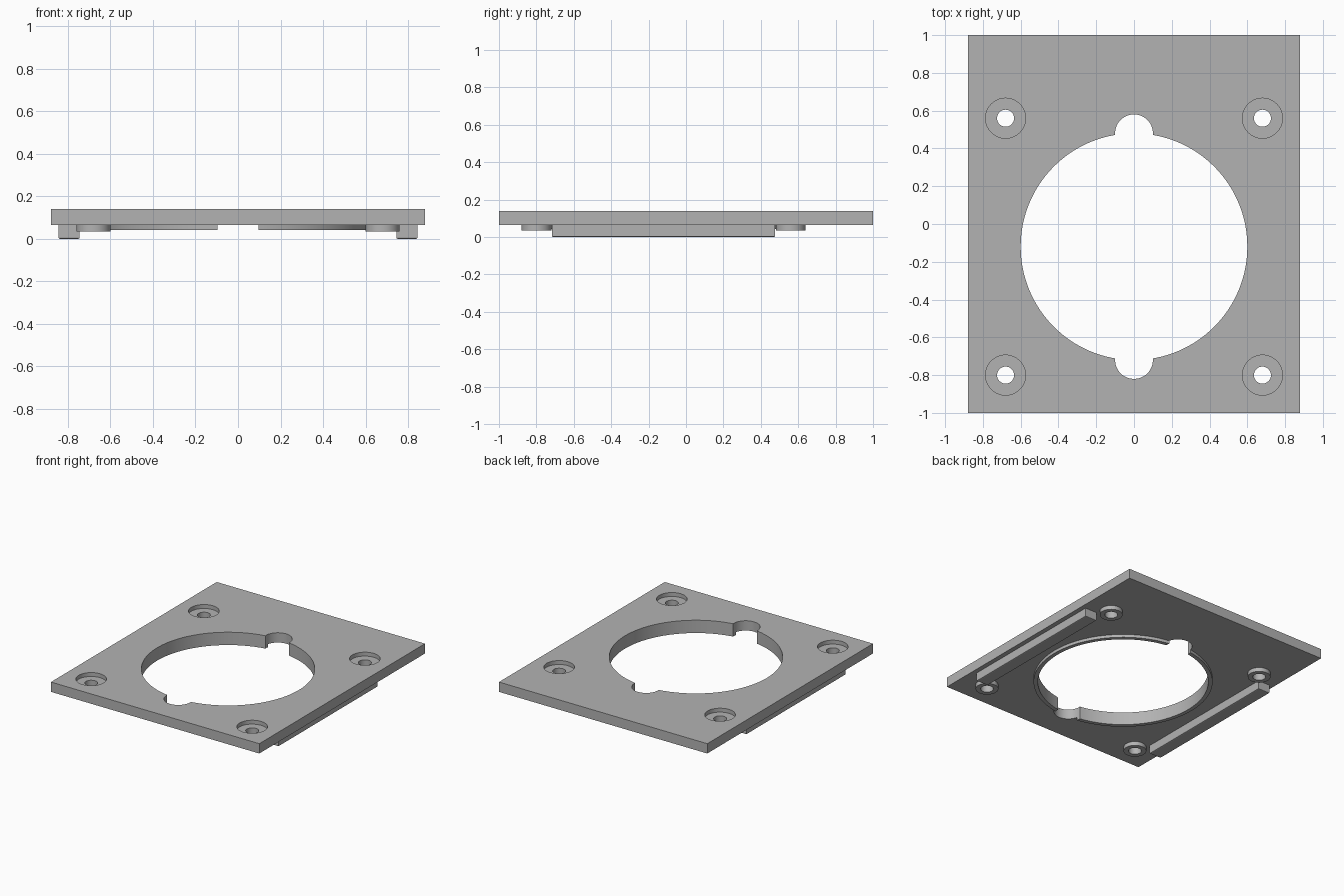
import bpy
import math

cube = bpy.data.objects.get("Cube")
if cube:
    bpy.data.objects.remove(cube, do_unlink=True)

# Main dimensions
BOTTOM, TOP = 0.065, 0.14
CENTRE_Y = -0.12
OPENING_R = 0.6
NOTCH_R = 0.1
SCREW = 0.68

grey = bpy.data.materials.new("plain grey")
grey.use_nodes = True
colour = (0.45, 0.45, 0.45, 1)
grey.diffuse_color = colour
grey.node_tree.nodes["Principled BSDF"].inputs["Base Color"].default_value = colour


def finish(obj, name):
    obj.name = name
    obj.data.materials.clear()
    obj.data.materials.append(grey)
    return obj


def box(name, x, y, z0, z1, sx, sy):
    bpy.ops.mesh.primitive_cube_add(size=1, location=(x, y, (z0 + z1) / 2))
    obj = bpy.context.object
    obj.scale = (sx, sy, z1 - z0)
    bpy.ops.object.transform_apply(location=False, rotation=False, scale=True)
    return finish(obj, name)


def disc(name, x, y, z0, z1, radius, sides=64):
    bpy.ops.mesh.primitive_cylinder_add(vertices=sides, radius=radius, depth=z1 - z0,
                                        location=(x, y, (z0 + z1) / 2))
    return finish(bpy.context.object, name)


def apply_modifiers(obj):
    bpy.ops.object.select_all(action='DESELECT')
    obj.select_set(True)
    bpy.context.view_layer.objects.active = obj
    for mod in list(obj.modifiers):
        bpy.ops.object.modifier_apply(modifier=mod.name)


def combine(obj, others, operation):
    for other in others:
        mod = obj.modifiers.new("cut", 'BOOLEAN')
        mod.operation = operation
        mod.solver = 'EXACT'
        mod.object = other
    apply_modifiers(obj)


# Cutter for the round opening with two half-round notches
opening = disc("opening_cutter", 0, CENTRE_Y, -0.1, 0.3, OPENING_R, 128)
notches = [disc("notch_cutter", 0, CENTRE_Y + s * OPENING_R, -0.11, 0.31, NOTCH_R)
           for s in (-1, 1)]
cutters = [opening] + notches

# Plate and the shallow collar around the opening
plate = box("plate", 0, 0, BOTTOM, TOP, 1.76, 2)
collar = disc("opening_collar", 0, CENTRE_Y, 0.042, BOTTOM, 0.63, 128)
combine(collar, cutters, 'DIFFERENCE')

# Screw bosses below, with counterbores and through holes
bosses = []
for side, sx in (("left", 1), ("right", -1)):
    for end, sy in (("front", -1), ("back", 1)):
        x, y = sx * SCREW, CENTRE_Y + sy * SCREW
        boss = disc(f"{end}_{side}_boss", x, y, 0.034, BOTTOM, 0.08)
        hole = disc("screw_cutter", x, y, -0.1, 0.3, 0.045)
        sink = disc("counterbore_cutter", x, y, TOP - 0.03, 0.3, 0.106)
        combine(boss, [hole], 'DIFFERENCE')
        bosses.append(boss)
        cutters += [hole, sink]
combine(plate, cutters, 'DIFFERENCE')

# Side rails with slightly eased lower edges
for side, sx in (("left", 1), ("right", -1)):
    rail = box(f"{side}_rail", sx * 0.795, CENTRE_Y, 0, BOTTOM, 0.1, 1.194)
    weight = rail.data.attributes.new("bevel_weight_edge", 'FLOAT', 'EDGE')
    for edge in rail.data.edges:
        low = all(rail.data.vertices[i].co.z < 0 for i in edge.vertices)
        weight.data[edge.index].value = 1.0 if low else 0.0
    bevel = rail.modifiers.new("ease", 'BEVEL')
    bevel.limit_method = 'WEIGHT'
    bevel.width = 0.007
    bevel.segments = 2
    apply_modifiers(rail)

# Smooth the round walls, keep the edges crisp
for obj in [plate, collar] + bosses:
    bpy.ops.object.select_all(action='DESELECT')
    obj.select_set(True)
    bpy.context.view_layer.objects.active = obj
    bpy.ops.object.shade_smooth_by_angle(angle=math.radians(30))

for cutter in cutters:
    bpy.data.objects.remove(cutter, do_unlink=True)
